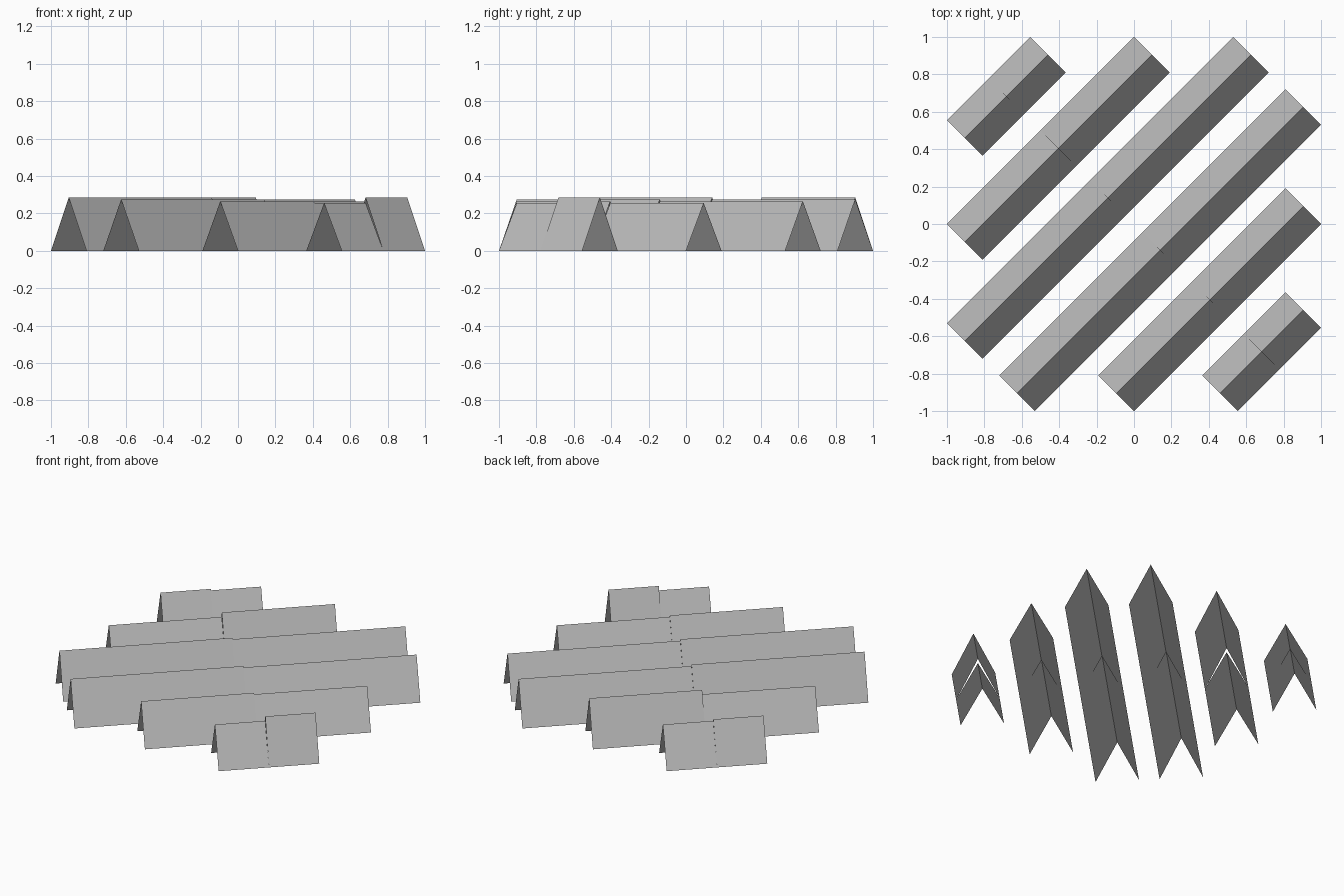
import bpy
import bmesh
from mathutils import Vector

cube = bpy.data.objects.get("Cube")
if cube:
    bpy.data.objects.remove(cube, do_unlink=True)

gray = bpy.data.materials.new("panel gray")
gray.use_nodes = True
color = (0.5, 0.5, 0.5, 1)
gray.diffuse_color = color
gray.node_tree.nodes["Principled BSDF"].inputs["Base Color"].default_value = color

HALF = 0.095  # sideways reach of a panel, on x and on y


def gable(name, start, end, height):
    """Open two-sided roof of thin sheets along a diagonal ridge."""
    bm = bmesh.new()
    side = Vector((HALF, -HALF, 0))
    rows = []
    for p in (start, end):
        base = Vector((p[0], p[1], 0))
        points = (base - side, base + Vector((0, 0, height)), base + side)
        rows.append([bm.verts.new(q) for q in points])
    a, b = rows
    for i in range(2):
        bm.faces.new((a[i], a[i + 1], b[i + 1], b[i]))
    bm.normal_update()
    for f in bm.faces:
        if f.normal.z < 0:
            f.normal_flip()
    mesh = bpy.data.meshes.new(name)
    bm.to_mesh(mesh)
    bm.free()
    mesh.materials.append(gray)
    bpy.context.collection.objects.link(bpy.data.objects.new(name, mesh))


# Ridge start, ridge end, and the heights of the two halves of each row
E = 0.905
rows = [
    ((-E, 0.46), (-0.46, E), 0.265, 0.255),
    ((-E, -0.095), (0.095, E), 0.255, 0.285),
    ((-E, -0.625), (0.625, E), 0.285, 0.275),
    ((-0.625, -E), (E, 0.625), 0.275, 0.265),
    ((-0.095, -E), (E, 0.095), 0.265, 0.255),
    ((0.46, -E), (E, -0.46), 0.255, 0.285),
]
for n, (start, end, front_h, back_h) in enumerate(rows, 1):
    middle = [(s + e) / 2 for s, e in zip(start, end)]
    gable(f"roof_row_{n}_front", start, middle, front_h)
    gable(f"roof_row_{n}_back", middle, end, back_h)
